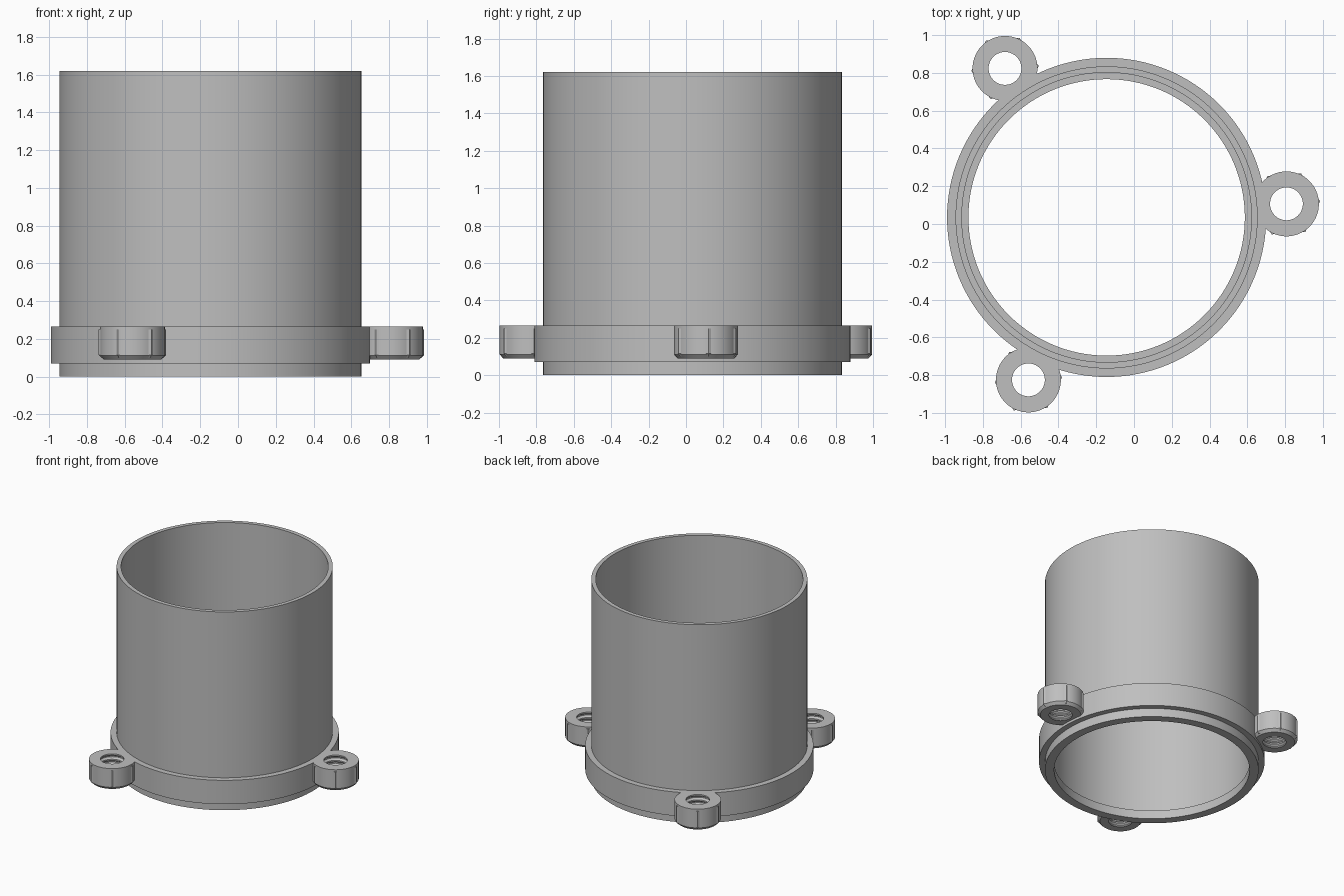
import bpy, bmesh
from math import cos, sin, pi, radians

cube = bpy.data.objects.get("Cube")
if cube:
    bpy.data.objects.remove(cube)

grey = bpy.data.materials.new("plain grey")
grey.use_nodes = True
colour = (0.52, 0.52, 0.52, 1)
grey.diffuse_color = colour
grey.node_tree.nodes["Principled BSDF"].inputs["Base Color"].default_value = colour


def lathe(name, profile, segments, location, turn=0, twist=None):
    """Spin a closed (radius, height) profile into a ring-shaped solid."""
    bm = bmesh.new()
    rings = []
    for i in range(segments):
        a = turn + 2 * pi * i / segments
        rings.append([bm.verts.new((r * cos(a), r * sin(a), z)) for r, z in profile])
    n = len(profile)
    for i in range(segments):
        here, after = rings[i], rings[(i + 1) % segments]
        for j in range(n):
            k = (j + 1) % n
            bm.faces.new((here[j], after[j], after[k], here[k]))
    bmesh.ops.recalc_face_normals(bm, faces=bm.faces)
    mesh = bpy.data.meshes.new(name)
    bm.to_mesh(mesh)
    bm.free()
    mesh.materials.append(grey)
    obj = bpy.data.objects.new(name, mesh)
    obj.location = location
    bpy.context.collection.objects.link(obj)
    bpy.ops.object.select_all(action="DESELECT")
    obj.select_set(True)
    bpy.context.view_layer.objects.active = obj
    bpy.ops.object.shade_smooth_by_angle(angle=radians(20))
    return obj


cx, cy = -0.145, 0.035
tube_top, collar_low, collar_top, lug_low = 1.62, 0.07, 0.265, 0.09

# Tube with outer collar and inner lip
lathe("tube", [(0.732, 0), (0.80, 0), (0.80, collar_low), (0.845, collar_low),
               (0.845, collar_top), (0.80, collar_top), (0.80, tube_top),
               (0.767, tube_top), (0.767, collar_low), (0.732, collar_low)],
      128, (cx, cy, 0))

# Threaded bore: alternating crests and roots, from top to bottom
turns = 4
pitch = (collar_top - lug_low) / turns
thread = []
for t in range(turns):
    z = collar_top - t * pitch
    thread += [(0.087, z), (0.087, z - 0.25 * pitch),
               (0.102, z - 0.5 * pitch), (0.102, z - 0.7 * pitch)]
thread.append((0.087, lug_low))

# Three screw lugs around the collar, each with a hexagonal nut body
for number in range(3):
    a = radians(4.3 + 120 * number)
    spot = (cx + 0.955 * cos(a), cy + 0.955 * sin(a), 0)
    lathe(f"lug_{number + 1}", thread + [(0.152, lug_low), (0.172, 0.112),
                                         (0.172, collar_top)], 48, spot, a)
    lathe(f"lug_nut_{number + 1}", [(0.14, 0.1), (0.165, 0.1), (0.179, 0.115),
                                    (0.179, 0.25), (0.14, 0.25)], 6, spot, a)
